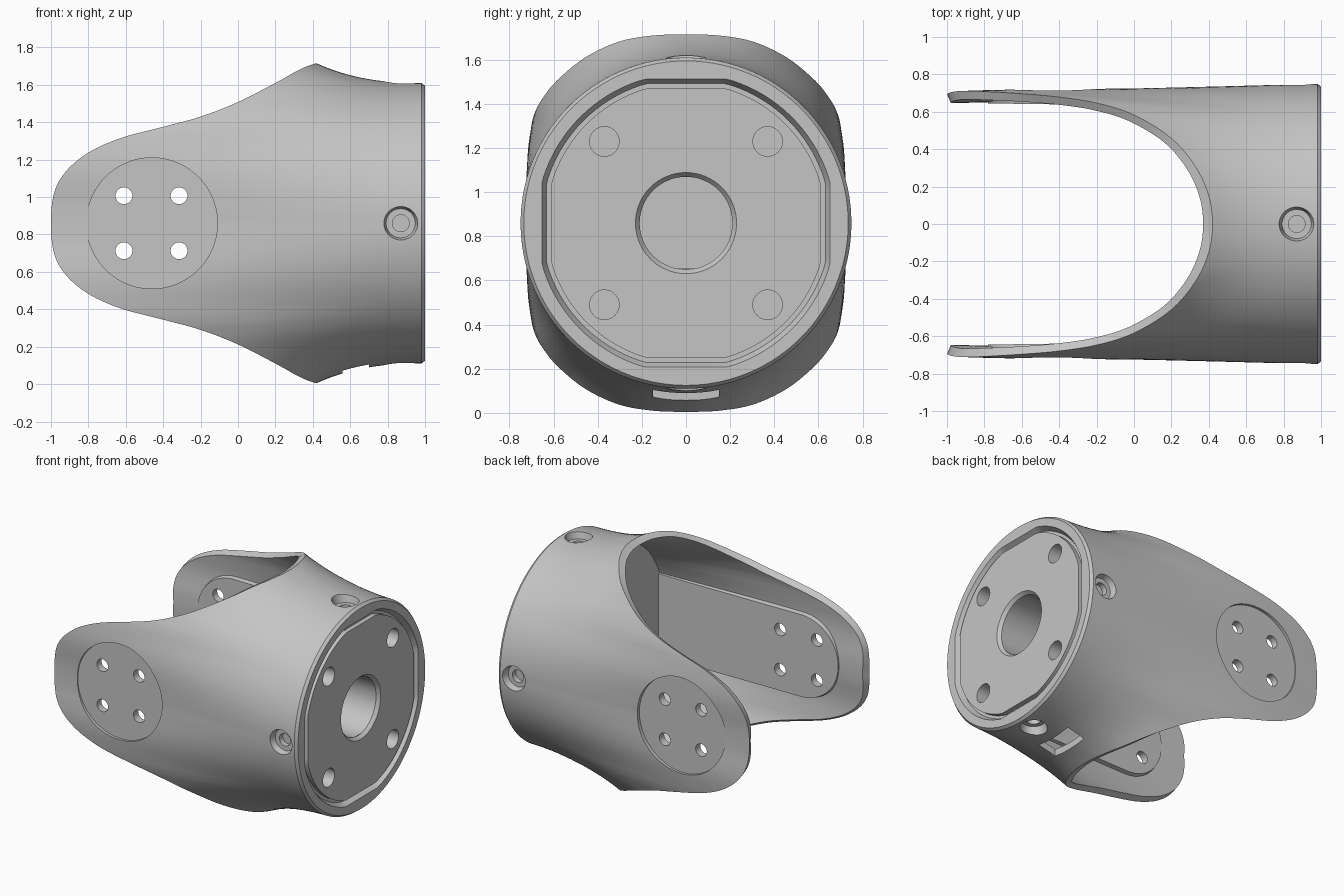
import bpy, bmesh, math
from mathutils import Vector, Matrix

if "Cube" in bpy.data.objects:
    bpy.data.objects.remove(bpy.data.objects["Cube"])

CZ = 0.86            # height of the sleeve axis
R = 0.75             # sleeve radius
WALL = 0.05
BACK = 0.66          # inner face of the end plate
SIDES = ((0, -1), (0, 1), (1, 0), (-1, 0))

grey = bpy.data.materials.new("plain grey")
grey.use_nodes = True
COLOUR = (0.56, 0.56, 0.56, 1)
grey.diffuse_color = COLOUR
grey.node_tree.nodes["Principled BSDF"].inputs["Base Color"].default_value = COLOUR


def make(name, bm):
    bmesh.ops.recalc_face_normals(bm, faces=bm.faces[:])
    mesh = bpy.data.meshes.new(name)
    bm.to_mesh(mesh)
    bm.free()
    mesh.materials.append(grey)
    ob = bpy.data.objects.new(name, mesh)
    bpy.context.collection.objects.link(ob)
    return ob


def loft(name, rings):
    """Closed solid through a list of equal-length point loops."""
    bm = bmesh.new()
    loops = [[bm.verts.new(p) for p in ring] for ring in rings]
    n = len(loops[0])
    for a, b in zip(loops, loops[1:]):
        for i in range(n):
            k = (i + 1) % n
            bm.faces.new((a[i], a[k], b[k], b[i]))
    bm.faces.new(loops[0])
    bm.faces.new(loops[-1])
    return make(name, bm)


def rod(name, start, end, r1, r2=None, n=48):
    """Round bar or cone between two points."""
    start, end = Vector(start), Vector(end)
    axis = end - start
    bm = bmesh.new()
    turn = axis.to_track_quat('Z', 'Y').to_matrix().to_4x4()
    bmesh.ops.create_cone(bm, cap_ends=True, segments=n, radius1=r1,
                          radius2=r1 if r2 is None else r2, depth=axis.length,
                          matrix=Matrix.Translation((start + end) / 2) @ turn)
    return make(name, bm)


def volume(mesh):
    bm = bmesh.new()
    bm.from_mesh(mesh)
    v = abs(bm.calc_volume(signed=True))
    bm.free()
    return v


def combine(body, tool, operation):
    """Boolean that tries a second solver if the first changes nothing sensible."""
    before, limit = volume(body.data), volume(tool.data) * 1.01
    sign = 1 if operation == 'UNION' else -1
    for solver in ('EXACT', 'MANIFOLD'):
        mod = body.modifiers.new(operation, 'BOOLEAN')
        mod.operation = operation
        mod.solver = solver
        mod.object = tool
        bpy.context.view_layer.update()
        graph = bpy.context.evaluated_depsgraph_get()
        result = bpy.data.meshes.new_from_object(body.evaluated_get(graph))
        body.modifiers.remove(mod)
        if 1e-6 < sign * (volume(result) - before) <= limit:
            break
    body.data = result
    bpy.data.objects.remove(tool)


# Rim of the fork, one quarter from arm tip to top: x, y, height above axis
RIM = [Vector(p) for p in (
    (-1, .695, 0), (-.995, .697, .1), (-.975, .705, .187), (-.93, .711, .265),
    (-.86, .711, .335), (-.76, .706, .4), (-.61, .697, .461), (-.41, .68, .513),
    (-.2, .647, .57), (0, .583, .648), (.2, .458, .75), (.33, .305, .822),
    (.4, .15, .85), (.42, 0, .855))]


def mirrored(p, axis):
    q = p.copy()
    q[axis] = -q[axis]
    return q


def smooth_rim(steps=5):
    pts = [mirrored(RIM[1], 2)] + RIM + [mirrored(RIM[-2], 1)]
    out = []
    for a, b, c, d in zip(pts, pts[1:], pts[2:], pts[3:]):
        for i in range(steps):
            t = i / steps
            out.append(.5 * (2 * b + (c - a) * t + (2 * a - 5 * b + 4 * c - d) * t * t
                             + (3 * b - a - 3 * c + d) * t ** 3))
    return out + [RIM[-1]]


quarter = smooth_rim()
half = quarter + [mirrored(p, 1) for p in quarter[-2::-1]]
rim = half + [mirrored(p, 2) for p in half[-2:0:-1]]


def shell_point(p, x, inset):
    """Point on the flared sleeve, on the line that runs back from rim point p."""
    reach = math.hypot(p.y, p.z)
    cy, cz = p.y / reach, p.z / reach
    s = (1 - x) / (1 - p.x)
    shoulder = (2 * cy * cy * cz) ** 2 * s * s * (1 - s) / 4
    r = R + (reach - R) * s ** (1 + 1.5 * abs(p.z) / .855) + shoulder - inset
    return (x, r * cy, CZ + r * cz)


def shell_ring(t, end, inset, lip):
    ring = []
    for p in rim:
        start = p.x + (.025 - .075 * abs(p.z) / .85 if lip else 0)
        ring.append(shell_point(p, start + (end - start) * t, inset))
    return ring


ROWS = 14
rings = [shell_ring(1 - i / ROWS, BACK, WALL, True) for i in range(ROWS + 1)]
rings += [shell_ring(i / ROWS, .98, 0, False) for i in range(ROWS + 1)]
rings.append([shell_point(p, 1, .015) for p in rim])
body = loft("fork_sleeve", rings)

# Round flat pads on the outside of both arms
for side in (-1, 1):
    pad = rod("pad_cutter", (-.46, side * .695, CZ), (-.46, side * .9, CZ), .35, n=90)
    combine(body, pad, 'DIFFERENCE')


# Flat screw panels inside both arms, a little thicker toward the sleeve
def panel_ring(y, radius, lean):
    pts = [(.70, -radius), (.70, radius)]
    for i in range(33):
        a = math.pi * (.5 + i / 32)
        pts.append((-.48 + radius * math.cos(a), radius * math.sin(a)))
    return [(x, y * (1 - lean * (x + .79)), CZ + z) for x, z in pts]


for side in (-1, 1):
    panel = loft("arm_panel", [panel_ring(side * .645, .30, .022), panel_ring(side * .682, .31, 0)])
    combine(body, panel, 'UNION')

# Four screw holes through each arm
for x in (-.61, -.315):
    for dz in (-.147, .147):
        hole = rod("arm_hole", (x, -1, CZ + dz), (x, 1, CZ + dz), .045)
        combine(body, hole, 'DIFFERENCE')


# End groove and plate: circles with four flats
def flat_circle(x, size):
    ring = []
    for i in range(128):
        a = math.tau * (i + .5) / 128
        y, z = (max(-size, min(size, size * 1.04 * f)) for f in (math.cos(a), math.sin(a)))
        ring.append((x, y, CZ + z))
    return ring


combine(body, loft("groove_cutter", [flat_circle(1.02, .663), flat_circle(.96, .632)]), 'DIFFERENCE')
combine(body, loft("end_plate", [flat_circle(.9, .612), flat_circle(.994, .612)]), 'UNION')

# Centre bore with a chamfered mouth, and four blind bolt holes
combine(body, rod("bore_cutter", (.69, 0, CZ), (1.1, 0, CZ), .21, n=64), 'DIFFERENCE')
combine(body, rod("bore_chamfer", (.97, 0, CZ), (1.01, 0, CZ), .21, .242, n=64), 'DIFFERENCE')
for sy in (-.37, .37):
    for sz in (-.37, .37):
        bolt = rod("bolt_cutter", (.75, sy, CZ + sz), (1.1, sy, CZ + sz), .067)
        combine(body, bolt, 'DIFFERENCE')

# Countersunk radial screw seats around the sleeve
for sy, sz in SIDES:
    def at(r):
        return (.87, sy * r, CZ + sz * r)
    combine(body, rod("seat_cutter", at(.70), at(.80), .078, .105), 'DIFFERENCE')
    combine(body, rod("seat_hole", at(.66), at(.80), .045), 'DIFFERENCE')

# Cable slot under the sleeve
bm = bmesh.new()
bmesh.ops.create_cube(bm, size=1, matrix=Matrix.Translation((.63, 0, .08))
                      @ Matrix.Diagonal((.14, .3, .16, 1)))
combine(body, make("slot_cutter", bm), 'DIFFERENCE')

# Smooth skin with crisp edges
bpy.ops.object.select_all(action='DESELECT')
body.select_set(True)
bpy.context.view_layer.objects.active = body
bpy.ops.object.shade_smooth_by_angle(angle=math.radians(28))
